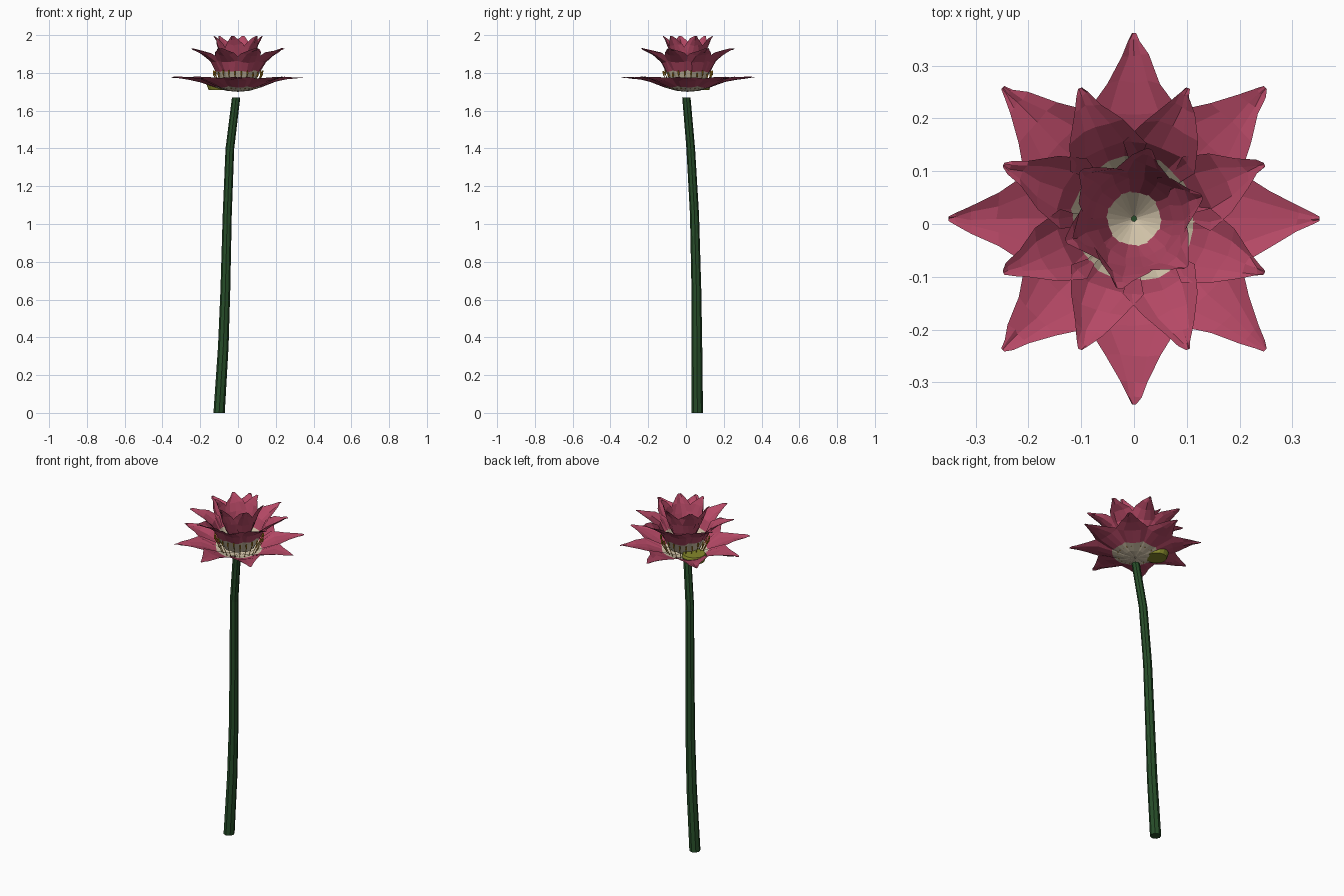
import bpy, bmesh, math, random
from mathutils import Vector, Matrix

if "Cube" in bpy.data.objects:
    bpy.data.objects.remove(bpy.data.objects["Cube"])

random.seed(4)


def mat(name, rgb):
    m = bpy.data.materials.new(name)
    m.diffuse_color = (*rgb, 1)
    m.use_nodes = True
    m.node_tree.nodes["Principled BSDF"].inputs["Base Color"].default_value = m.diffuse_color
    return m


PINK = mat("petal pink", (0.46, 0.065, 0.13))
CREAM = mat("petal cream", (0.68, 0.58, 0.42))
GREEN = mat("stem green", (0.02, 0.075, 0.022))
OLIVE = mat("pod olive", (0.24, 0.25, 0.025))
GOLD = mat("stamen gold", (0.60, 0.30, 0.02))
CENTRE = Vector((0, 0.01, 0))


def finish(bm, name, mats):
    me = bpy.data.meshes.new(name)
    bm.to_mesh(me)
    bm.free()
    for m in mats:
        me.materials.append(m)
    ob = bpy.data.objects.new(name, me)
    bpy.context.collection.objects.link(ob)
    return ob


def tube(bm, path, n):
    """Sweep horizontal n-gons along (x, y, z, radius) points, capped."""
    rings = []
    for x, y, z, r in path:
        rings.append([bm.verts.new((x + r * math.cos(2 * math.pi * i / n),
                                    y + r * math.sin(2 * math.pi * i / n), z)) for i in range(n)])
    for a, b in zip(rings, rings[1:]):
        for i in range(n):
            j = (i + 1) % n
            bm.faces.new((a[i], a[j], b[j], b[i]))
    bm.faces.new(rings[0][::-1])
    bm.faces.new(rings[-1])


def petal(name, angle, rows, cup, cream_rows, jitter):
    """rows: (radius, height, half width); edges are lifted toward the flower's inside."""
    bm = bmesh.new()
    turn = Matrix.Rotation(math.radians(angle), 4, 'Z')
    grid = []
    for k, (r, z, w) in enumerate(rows):
        a, b = rows[max(k - 1, 0)], rows[min(k + 1, len(rows) - 1)]
        d = Vector((b[0] - a[0], 0, b[1] - a[1])).normalized()
        inward = Vector((-d.z, 0, d.x))
        line = []
        for s in (-1, -0.5, 0, 0.5, 1):
            p = Vector((r, s * w, z)) + inward * (cup * w * s * s)
            if 1 < k < len(rows) - 1:
                p += Vector([random.uniform(-jitter, jitter) for _ in range(3)])
            line.append(bm.verts.new(turn @ p + CENTRE))
        grid.append(line)
    for k in range(len(rows) - 1):
        for i in range(4):
            f = bm.faces.new((grid[k][i], grid[k + 1][i], grid[k + 1][i + 1], grid[k][i + 1]))
            f.material_index = 1 if k < cream_rows else 0
    return finish(bm, name, (PINK, CREAM))


# Stem: gently bent, tapering
bm = bmesh.new()
tube(bm, [(-0.10, 0.06, 0, 0.030), (-0.078, 0.058, 0.35, 0.028), (-0.067, 0.055, 0.65, 0.026),
          (-0.057, 0.045, 1.05, 0.024), (-0.043, 0.025, 1.40, 0.023), (-0.010, 0.002, 1.67, 0.022)], 8)
finish(bm, "stem", (GREEN,))

# Three whorls of petals
OUTER = [(0.005, 1.70, 0.006), (0.06, 1.705, 0.034), (0.12, 1.722, 0.066), (0.20, 1.752, 0.092),
         (0.26, 1.765, 0.052), (0.31, 1.772, 0.026), (0.338, 1.775, 0.013), (0.352, 1.776, 0.004)]
MIDDLE = [(0.01, 1.712, 0.008), (0.08, 1.735, 0.036), (0.118, 1.805, 0.054), (0.145, 1.855, 0.074),
          (0.19, 1.89, 0.056), (0.23, 1.912, 0.028), (0.255, 1.924, 0.012), (0.268, 1.928, 0.004)]
INNER = [(0.005, 1.74, 0.006), (0.05, 1.79, 0.036), (0.075, 1.85, 0.055), (0.092, 1.90, 0.062),
         (0.108, 1.945, 0.046), (0.122, 1.975, 0.024), (0.136, 1.994, 0.007)]
for i in range(8):
    petal("outer_petal", 45 * i, OUTER, 0.22, 2, 0.003)
    petal("middle_petal", 45 * i + 22.5, MIDDLE, 0.35, 2, 0.004)
for i in range(6):
    petal("inner_petal", 60 * i + 18, INNER, 0.35, 1, 0.005)

# Stamens: thin filaments with thicker tips, around the middle petals
bm = bmesh.new()
for i in range(24):
    a = 2 * math.pi * (i + 0.5) / 24
    c, s = math.cos(a), math.sin(a)
    top = 1.80 + random.uniform(-0.008, 0.012)
    tube(bm, [(0.095 * c, 0.01 + 0.095 * s, 1.715, 0.002), (0.128 * c, 0.01 + 0.128 * s, top - 0.02, 0.002),
              (0.129 * c, 0.01 + 0.129 * s, top - 0.016, 0.005),
              (0.131 * c, 0.01 + 0.131 * s, top + 0.004, 0.004)], 5)
finish(bm, "stamens", (GOLD,))

# Seed pod: small flared drum to one side
bm = bmesh.new()
tube(bm, [(-0.10, 0.067, 1.71, 0.056), (-0.10, 0.067, 1.738, 0.066), (-0.10, 0.067, 1.752, 0.060)], 16)
finish(bm, "seed_pod", (OLIVE,))
